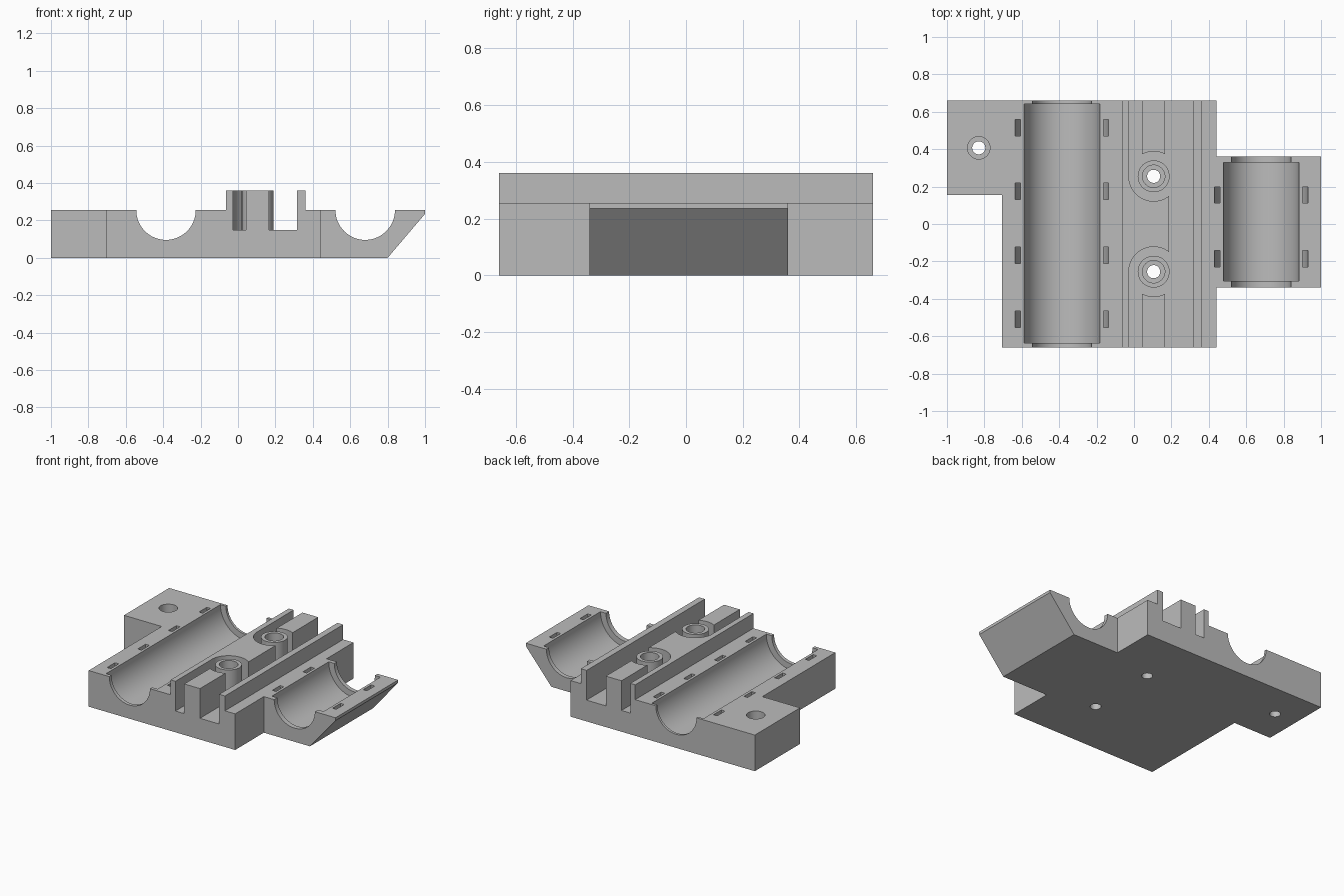
import bpy, bmesh
from math import sin, cos, pi, radians
from mathutils import Vector

if "Cube" in bpy.data.objects:
    bpy.data.objects.remove(bpy.data.objects["Cube"])

TOP, RIDGE, FLOOR = 0.255, 0.36, 0.15
HALF = 0.66

grey = bpy.data.materials.new("plain_grey")
grey.use_nodes = True
grey.diffuse_color = (0.5, 0.5, 0.5, 1)
grey.node_tree.nodes["Principled BSDF"].inputs["Base Color"].default_value = (0.5, 0.5, 0.5, 1)


def prism(name, pts, lo, hi, axis="z"):
    """Extrude a plan (axis z) or front profile (axis y) from lo to hi."""
    bm = bmesh.new()
    place = (lambda a, b: (a, b, lo)) if axis == "z" else (lambda a, b: (a, lo, b))
    face = bm.faces.new([bm.verts.new(place(a, b)) for a, b in pts])
    new = bmesh.ops.extrude_face_region(bm, geom=[face])["geom"]
    move = Vector((0, 0, hi - lo)) if axis == "z" else Vector((0, hi - lo, 0))
    bmesh.ops.translate(bm, vec=move, verts=[v for v in new if isinstance(v, bmesh.types.BMVert)])
    bmesh.ops.recalc_face_normals(bm, faces=bm.faces)
    mesh = bpy.data.meshes.new(name)
    bm.to_mesh(mesh)
    bm.free()
    mesh.materials.append(grey)
    obj = bpy.data.objects.new(name, mesh)
    bpy.context.collection.objects.link(obj)
    return obj


def arc(cx, cy, r, start=0.0, end=2 * pi, n=64):
    closed = abs(end - start) >= 2 * pi
    steps = n if closed else n + 1
    return [(cx + r * cos(start + (end - start) * i / n),
             cy + r * sin(start + (end - start) * i / n)) for i in range(steps)]


def rect(x0, x1, y0, y1):
    return [(x0, y0), (x1, y0), (x1, y1), (x0, y1)]


def combine(tool, operation="DIFFERENCE"):
    """Apply a boolean to the body and discard the tool."""
    mod = body.modifiers.new("combine", "BOOLEAN")
    mod.operation = operation
    mod.solver = "EXACT"
    mod.object = tool
    bpy.context.view_layer.objects.active = body
    bpy.ops.object.modifier_apply(modifier=mod.name)
    bpy.data.objects.remove(tool)


def cut(pts, lo, hi, axis="z"):
    combine(prism("cutter", pts, lo, hi, axis))


# Base plate with the mounting tab on the right side and bearing arm on the left
outline = [(-0.705, -HALF), (0.44, -HALF), (0.44, -0.34), (1, -0.34), (1, 0.36), (0.44, 0.36),
           (0.44, HALF), (-1, HALF), (-1, 0.155), (-0.705, 0.155)]
body = prism("bearing_carriage", outline, 0, TOP)

# Sloped underside of the arm
cut([(0.8, 0), (1, 0.235), (1.2, 0.47), (1.2, -0.2), (0.63, -0.2)], -0.5, 0.5, "y")

# Raised belt clamp ridge
combine(prism("ridge", rect(-0.065, 0.36, -HALF, HALF), 0.1, RIDGE), "UNION")

# Belt channels, narrower beside the middle of the clamp
cut(rect(0.187, 0.315, -0.8, 0.8), FLOOR, 0.5)
for side in (-1, 1):
    y0, y1 = sorted((side * 0.255, side * 0.8))
    cut(rect(-0.027, 0.042, y0, y1), FLOOR, 0.5)
    cut(rect(0.165, 0.25, y0, y1), FLOOR, 0.5)

# Round pockets with a screw boss in each
for y in (-0.255, 0.255):
    cut(arc(0.105, y, 0.133), FLOOR, 0.5)
    combine(prism("boss", arc(0.105, y, 0.085), 0.1, RIDGE), "UNION")

# Counterbored screw holes
for x, y in ((0.105, -0.255), (0.105, 0.255), (-0.83, 0.407)):
    cut(arc(x, y, 0.06), 0.1, 0.5)
    cut(arc(x, y, 0.035), -0.1, 0.5)

# Bearing cradles: a wide seat with narrower end lips, and curved tie slots beneath
cradles = [(-0.385, -0.635, 0.642, -0.8, 0.8, (-0.51, -0.168, 0.175, 0.515)),
           (0.68, -0.305, 0.33, -0.5, 0.5, (-0.187, 0.155))]
for cx, seat0, seat1, lip0, lip1, slots in cradles:
    cut(arc(cx, TOP, 0.159), lip0, lip1, "y")
    cut(arc(cx, TOP, 0.202), seat0, seat1, "y")
    for y in slots:
        outer = arc(cx, TOP, 0.25, pi, 2 * pi, 48)
        inner = arc(cx, TOP, 0.221, 2 * pi, pi, 48)
        band = ([(cx - 0.25, 0.3)] + outer + [(cx + 0.25, 0.3), (cx + 0.221, 0.3)]
                + inner + [(cx - 0.221, 0.3)])
        cut(band, y - 0.044, y + 0.044, "y")

# Smooth curved walls, crisp edges
bpy.ops.object.select_all(action="DESELECT")
body.select_set(True)
bpy.context.view_layer.objects.active = body
bpy.ops.object.shade_smooth_by_angle(angle=radians(30))
